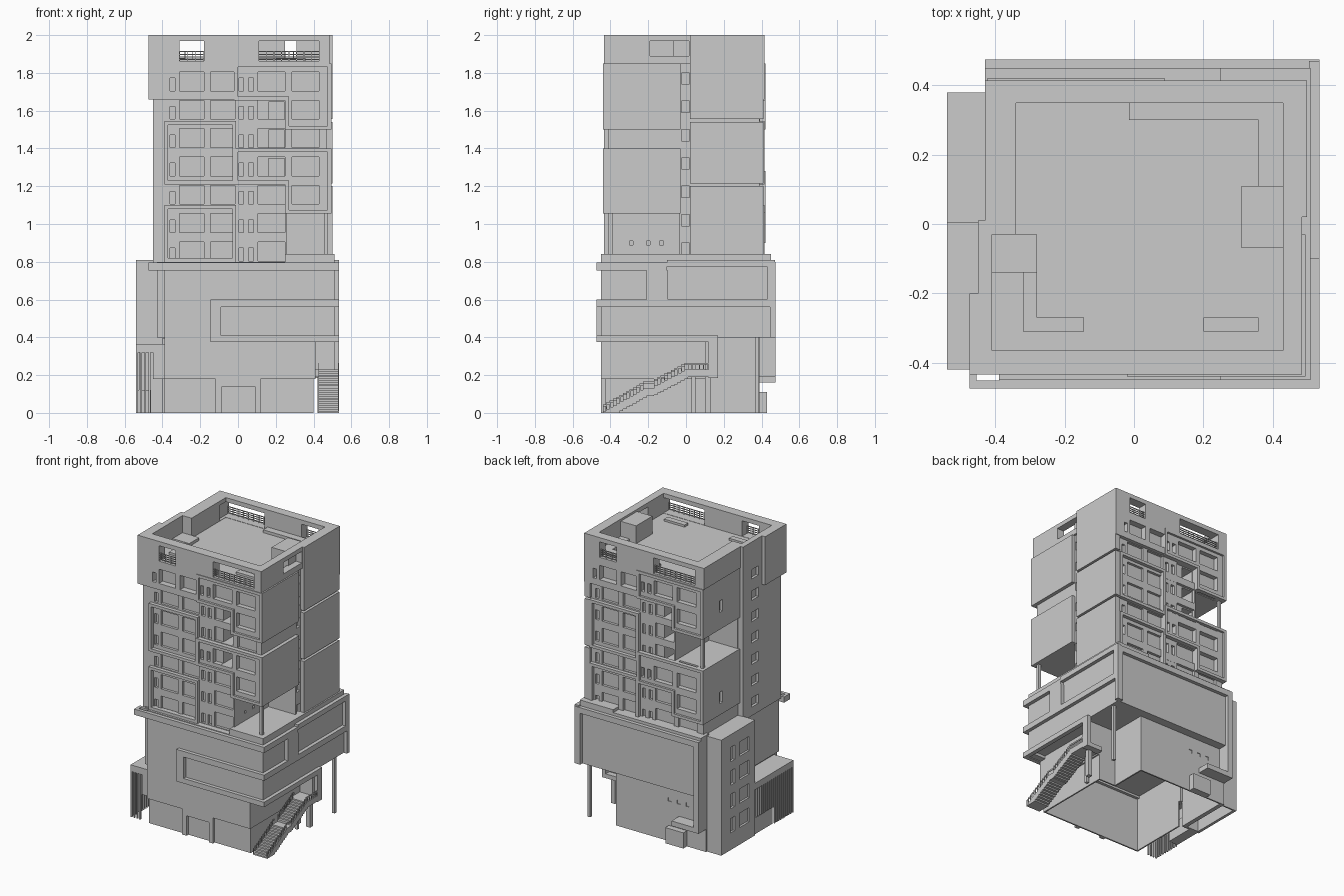
import bpy

old = bpy.data.objects.get("Cube")
if old:
    bpy.data.objects.remove(old, do_unlink=True)

grey = bpy.data.materials.new("plain grey")
grey.use_nodes = True
grey.diffuse_color = (0.6, 0.6, 0.6, 1)
grey.node_tree.nodes["Principled BSDF"].inputs["Base Color"].default_value = (0.6, 0.6, 0.6, 1)


def boxes(name, items):
    """One object holding boxes given as (x0, x1, y0, y1, z0, z1)."""
    verts, faces = [], []
    for x0, x1, y0, y1, z0, z1 in items:
        n = len(verts)
        for z in (z0, z1):
            verts += [(x0, y0, z), (x1, y0, z), (x1, y1, z), (x0, y1, z)]
        faces += [[n + 3, n + 2, n + 1, n], [n + 4, n + 5, n + 6, n + 7]]
        for i in range(4):
            j = (i + 1) % 4
            faces.append([n + i, n + j, n + 4 + j, n + 4 + i])
    mesh = bpy.data.meshes.new(name)
    mesh.from_pydata(verts, [], faces)
    mesh.materials.append(grey)
    ob = bpy.data.objects.new(name, mesh)
    bpy.context.collection.objects.link(ob)
    return ob


def turn(b):
    """Half turn in plan, from the front facade to the back one."""
    x0, x1, y0, y1, z0, z1 = b
    return (.07 - x1, .07 - x0, -.02 - y1, -.02 - y0, z0, z1)


def border(x0, x1, y0, y1, z0, z1, t=.02):
    """Rectangular frame facing the front."""
    return [(x0, x1, y0, y1, z0, z0 + t), (x0, x1, y0, y1, z1 - t, z1),
            (x0, x0 + t, y0, y1, z0 + t, z1 - t), (x1 - t, x1, y0, y1, z0 + t, z1 - t)]


def stepped_border(z0, zs, z1, t=.02):
    """Frame of a right-hand block whose lower left part is cut away below zs."""
    x0, xs, x1, y0, y1 = -.02, .25, .495, -.44, -.41
    return [(x0, x1, y0, y1, z1 - t, z1), (x0, x0 + t, y0, y1, zs, z1 - t),
            (x1 - t, x1, y0, y1, z0, z1 - t), (xs, x1 - t, y0, y1, z0, z0 + t),
            (xs, xs + t, y0, y1, z0 + t, zs), (x0 + t, xs + t, y0, y1, zs, zs + t)]


def carve(ob, cuts):
    """Cut one list of boxes out of an object."""
    cutter = boxes("cutter", cuts)
    cutter.hide_render = True
    mod = ob.modifiers.new("cut", 'BOOLEAN')
    mod.operation, mod.solver, mod.object = 'DIFFERENCE', 'EXACT', cutter
    mod.use_self = True
    bpy.context.view_layer.objects.active = ob
    bpy.ops.object.modifier_apply(modifier=mod.name)
    bpy.data.objects.remove(cutter, do_unlink=True)


# Tower volumes
tower = [
    boxes("tower_core", [(-.41, .47, -.41, .39, .78, 1.85)]),
    boxes("left_bay", [(-.45, -.405, -.41, .01, .78, 1.86)]),
    boxes("parapet", [(-.43, .485, -.435, .415, 1.85, 2)]),
    boxes("left_parapet", [(-.45, -.40, -.41, .01, 1.86, 2)]),
    boxes("front_corner_block", [(-.475, -.02, -.435, -.2, 1.66, 2)]),
    boxes("back_corner_block", [(.09, .5, .2, .415, 1.66, 2)]),
]
blocks = [(1.5, 1.655, 1.85), (1.055, 1.21, 1.4)], [(1.5, 1.655, 1.85), (.9, 1.06, 1.28)]
for side, levels in zip(("front", "back"), blocks):
    for level, (z0, zs, z1) in zip(("upper", "lower"), levels):
        b = (-.02, .495, -.425, -.03, z0, z1)
        tower.append(boxes(f"{side}_{level}_block", [b if side == "front" else turn(b)]))
for i, (z0, z1) in enumerate([(.835, 1.2), (1.215, 1.54), (1.555, 2)]):
    tower.append(boxes(f"right_block_{i}", [(.46, .5, .02, .41, z0, z1)]))

# Facade openings, repeated on each floor and turned to the back
wide = [(-.31, -.18), (-.145, -.015), (.105, .25), (.285, .43)]
narrow = [(-.36, -.333), (.005, .03), (.055, .082)]
front = []
for floor in range(7):
    z = .805 + .15 * floor
    front += [(a, b, -.6, -.392, z, z + .1) for a, b in wide]
    front += [(a, b, -.6, -.392, z, z + .067) for a, b in narrow]
for z in (1.25, 1.4, 1.55):
    front.append((.162, .245, -.61, -.28, z + .004, z + .097))
roof_gaps = [(-.31, -.18), (.11, .43)]
front += [(a, b, -.6, -.3, 1.862, 1.97) for a, b in roof_gaps]
cuts = front + [turn(b) for b in front]
for z0, zs, z1 in blocks[0]:
    cuts.append((-.03, .25, -.63, -.411, z0 - .01, zs))
for z0, zs, z1 in blocks[1]:
    cuts.append(turn((-.03, .25, -.63, -.411, z0 - .01, zs)))

# Side windows, corner terraces and roof well
for floor in range(7):
    z = .84 + .15 * floor
    cuts += [(.452, .55, -.024, .018, z, z + .06), (-.55, -.432, -.16, -.085, z, z + .065)]
cuts += [(.26, .6, -.62, -.035, .836, 1.055), turn((.26, .6, -.62, -.035, 1.28, 1.5))]
cuts += [(.2, .272, y - .01, y + .01, .89, .91) for y in (-.29, -.2, -.13)]
cuts += [(-.6, -.405, .2, .235, z, z + .08) for z in (.98, 1.62)]
cuts += [(-.41, .43, -.365, -.03, 1.86, 2.1), (-.34, .43, -.2, .35, 1.86, 2.1),
         (.4, .6, -.19, .015, 1.89, 1.97)]
for ob in tower:
    low = [min(v.co[i] for v in ob.data.vertices) for i in range(3)]
    high = [max(v.co[i] for v in ob.data.vertices) for i in range(3)]
    carve(ob, [c for c in cuts
               if all(c[2 * i] < high[i] and c[2 * i + 1] > low[i] for i in range(3))] or cuts[:1])

# Raised frames around the facade bays
left_frames = []
for z0, z1 in ((1.21, 1.545), (.8, 1.1)):
    left_frames += border(-.39, -.01, -.435, -.40, z0, z1)
front_frames, back_frames = list(left_frames), list(left_frames)
for frame, levels in zip((front_frames, back_frames), blocks):
    for level in levels:
        frame += stepped_border(*level)
boxes("front_frames", front_frames)
boxes("back_frames", [turn(b) for b in back_frames])

# Terrace columns
boxes("terrace_columns", [(.455, .475, -.41, -.39, .8, 1.06),
                          turn((.455, .475, -.41, -.39, 1.27, 1.5))])

# Roof railings
rails = []
for a, b in roof_gaps:
    rails += [(a, b, -.425, -.42, z, z + .005) for z in (1.868, 1.882, 1.896, 1.91)]
    n = round((b - a) / .04)
    rails += [(a + (b - a) * i / n - .002, a + (b - a) * i / n + .002, -.425, -.42, 1.86, 1.915)
              for i in range(n + 1)]
boxes("roof_railings", rails + [turn(b) for b in rails])

# Roof fittings
boxes("roof_bulkhead", [(.31, .44, -.07, .11, 1.85, 1.985)])
boxes("roof_planter", [(-.41, -.28, -.14, -.03, 1.85, 1.88), (-.32, -.28, -.31, -.14, 1.85, 1.875),
                       (-.28, -.145, -.31, -.27, 1.85, 1.875), (.2, .36, -.31, -.27, 1.85, 1.875)])
boxes("roof_step", [(-.015, .36, .3, .35, 1.85, 1.88), (.36, .43, .11, .35, 1.85, 1.88)])

# Podium
boxes("podium", [(-.43, .51, -.42, .45, .4, .8), (-.39, .51, -.45, -.4, .38, .8)])
boxes("deck", [(.25, .51, -.45, .45, .8, .84), (-.43, .25, .36, .45, .8, .82)])

# Hollow ground floor, open underneath
hollow = [(-.38, .39, -.42, .12, -.1, .395), (-.42, .26, -.01, .38, -.1, .395)]
for name, b in (("front_base_upper", (-.39, .41, -.45, .13, .18, .4)),
                ("front_base", (-.39, .4, -.43, .13, 0, .18)),
                ("rear_base", (-.43, .27, 0, .39, 0, .4))):
    carve(boxes(name, [b]), hollow + [(x, x + .025, .385, .5, .28, .305) for x in (-.3, -.23, -.16)])
boxes("front_portal", [(-.12, -.085, -.45, -.42, 0, .18), (.09, .12, -.45, -.42, 0, .18),
                       (-.085, .09, -.45, -.42, .14, .18)])
boxes("stair_lobby", [(.4, .51, .1, .13, .19, .4)])
boxes("rear_entrance", [(-.28, -.14, .38, .43, 0, .11)])

# Ribbon bands wrapping the podium
boxes("front_bands", [(-.475, .52, -.475, -.452, .755, .795), (-.475, -.455, -.475, -.41, .755, .795),
                      (-.145, .52, -.475, -.445, .56, .6), (-.145, .52, -.475, -.445, .375, .41),
                      (-.145, -.09, -.475, -.445, .41, .56), (-.39, .52, -.46, -.445, .755, .795),
                      (-.475, -.39, -.43, -.41, .755, .795)])
boxes("right_bands", [(.505, .535, -.475, -.1, .755, .795), (.505, .535, -.21, -.095, .6, .755),
                      (.505, .535, -.475, .47, .56, .6), (.505, .535, -.475, .17, .375, .41),
                      (.505, .535, .43, .47, .6, .795), (.505, .535, -.1, .47, .775, .81),
                      (.505, .535, .12, .17, .19, .375), (.41, .535, .12, .17, .185, .215)])
boxes("back_bands", [(-.43, .535, .445, .475, .76, .8), (-.43, -.39, .385, .475, .16, .8),
                     (-.39, -.22, .385, .475, .16, .195), (.49, .535, .445, .475, .4, .76)])
boxes("podium_columns", [(.475, .495, .365, .385, 0, .41), (.46, .49, .1, .13, 0, .22),
                         (.42, .44, .03, .05, 0, .22)])

# Left service block with window grid
block = boxes("service_block", [(-.54, -.4, .005, .38, 0, .81)])
carve(block, [(-.6, -.525, y0, y1, z, z + .1) for z in (.12, .29, .455, .62)
              for y0, y1 in ((.23, .28), (.07, .18))] + [(-.52, -.42, .02, .37, -.1, .1)])

# Annex with canopy and open grille
boxes("low_annex", [(-.45, -.38, -.42, .01, .18, .365), (-.54, -.38, -.42, .01, .32, .365),
                    (-.53, -.46, -.2, .01, 0, .12), (-.525, -.515, -.2, .01, .12, .32)])
boxes("annex_grille", [(-.54, -.53, -.42 + .022 * i, -.41 + .022 * i, 0 if i < 10 else .12, .32)
                       for i in range(19)]
      + [(-.54 + .022 * i, -.53 + .022 * i, -.42, -.41, 0, .32) for i in range(4)])

# Outdoor stair in two flights with landings
steps, rail_boxes = [], []
for y, z, run, rise, n in ((-.44, 0, .23, .13, 13), (-.17, .135, .18, .095, 10)):
    for i in range(n):
        a, top = y + run * i / n, z + rise * (i + 1) / n
        steps.append((.425, .535, a, a + run / n, max(0, top - .05), top))
        for x in (.425, .53):
            rail_boxes.append((x, x + .005, a, a + run / n, top + .025, top + .035))
            rail_boxes.append((x, x + .005, a, a + .004, top, top + .03))
steps += [(.425, .535, -.21, -.17, .09, .13), (.4, .535, .01, .13, .19, .23)]
rail_boxes += [(.53, .535, -.21, -.17, .155, .165), (.53, .535, .01, .13, .255, .265)]
rail_boxes += [(.53, .535, .01 + .02 * i, .014 + .02 * i, .23, .26) for i in range(6)]
boxes("stair_steps", steps)
boxes("stair_railing", rail_boxes)
